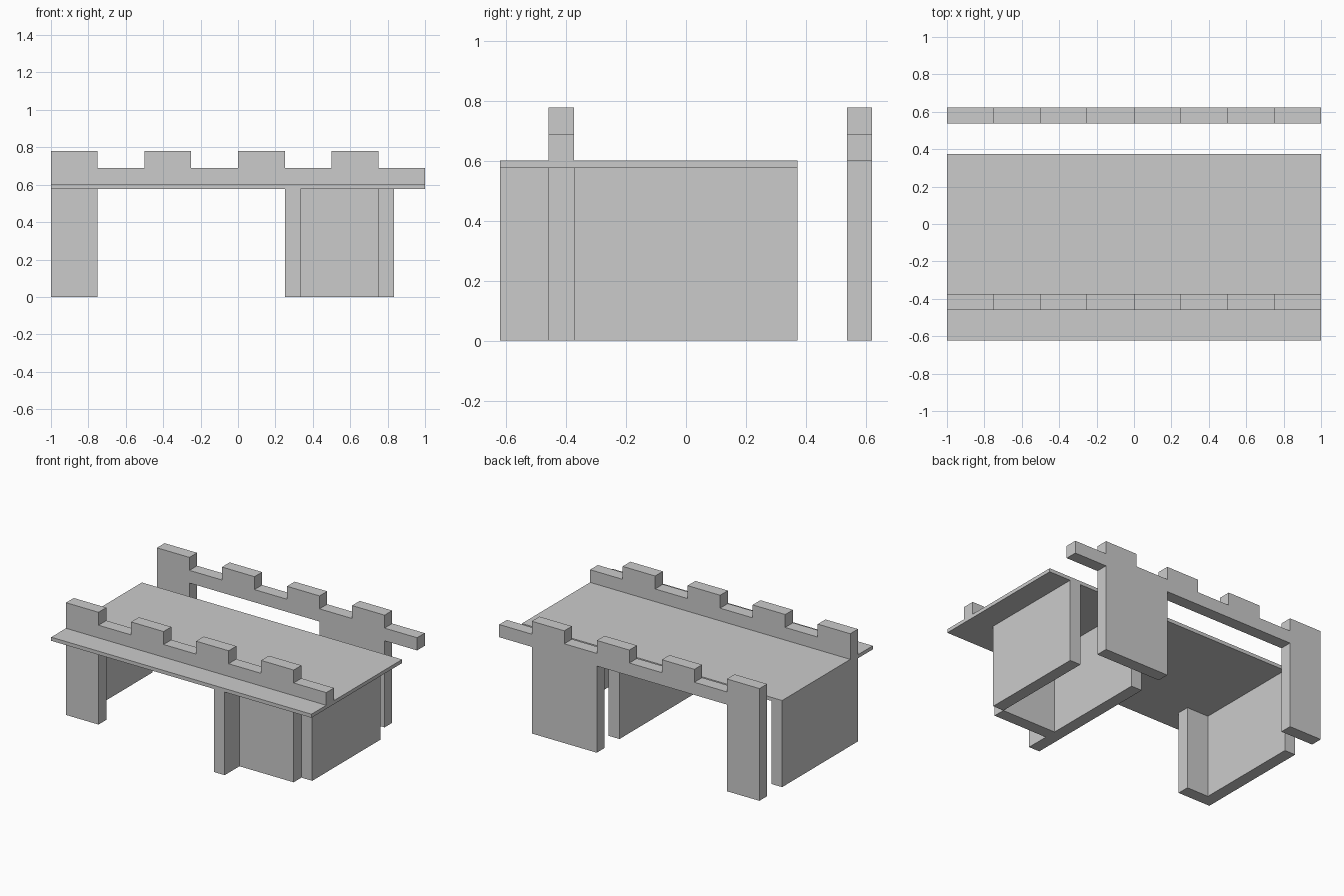
import bpy
import bmesh

if "Cube" in bpy.data.objects:
    bpy.data.objects.remove(bpy.data.objects["Cube"])


def new_object(name, bm):
    bmesh.ops.recalc_face_normals(bm, faces=bm.faces)
    mesh = bpy.data.meshes.new(name)
    bm.to_mesh(mesh)
    bm.free()
    obj = bpy.data.objects.new(name, mesh)
    bpy.context.collection.objects.link(obj)
    return obj


def box(name, x0, x1, y0, y1, z0, z1):
    bm = bmesh.new()
    bmesh.ops.create_cube(bm, size=1)
    bmesh.ops.scale(bm, vec=(x1 - x0, y1 - y0, z1 - z0), verts=bm.verts)
    bmesh.ops.translate(bm, vec=((x0 + x1) / 2, (y0 + y1) / 2, (z0 + z1) / 2), verts=bm.verts)
    return new_object(name, bm)


def extruded_profile(name, points, y0, y1):
    bm = bmesh.new()
    face = bm.faces.new([bm.verts.new((x, y0, z)) for x, z in points])
    ext = bmesh.ops.extrude_face_region(bm, geom=[face])
    moved = [v for v in ext["geom"] if isinstance(v, bmesh.types.BMVert)]
    bmesh.ops.translate(bm, vec=(0, y1 - y0, 0), verts=moved)
    return new_object(name, bm)


DECK_LOW, DECK_TOP, NOTCH, TOP = 0.577, 0.602, 0.69, 0.78

# Crenellated wall outline: two legs and an overhanging beam, then the battlements
outline = [(-1, 0), (-0.75, 0), (-0.75, DECK_TOP), (0.25, DECK_TOP),
           (0.25, 0), (0.75, 0), (0.75, DECK_TOP), (1, DECK_TOP), (1, NOTCH)]
for right in (0.75, 0.25, -0.25, -0.75):
    outline += [(right, NOTCH), (right, TOP), (right - 0.25, TOP)]
    if right > -0.75:
        outline.append((right - 0.25, NOTCH))

# Front wall pierces the deck, back wall stands free behind it
extruded_profile("front_battlement_wall", outline, -0.46, -0.375)
extruded_profile("back_battlement_wall", outline, 0.538, 0.622)

# Deck slab
box("deck", -1, 1, -0.622, 0.373, DECK_LOW, DECK_TOP)

# Side walls under the deck; the inner one reaches the deck's front edge
box("left_side_wall", -1, -0.917, -0.375, 0.373, 0, DECK_LOW)
box("inner_side_wall", 0.25, 0.333, -0.622, 0.373, 0, DECK_LOW)
box("right_side_wall", 0.75, 0.833, -0.375, 0.373, 0, DECK_LOW)
